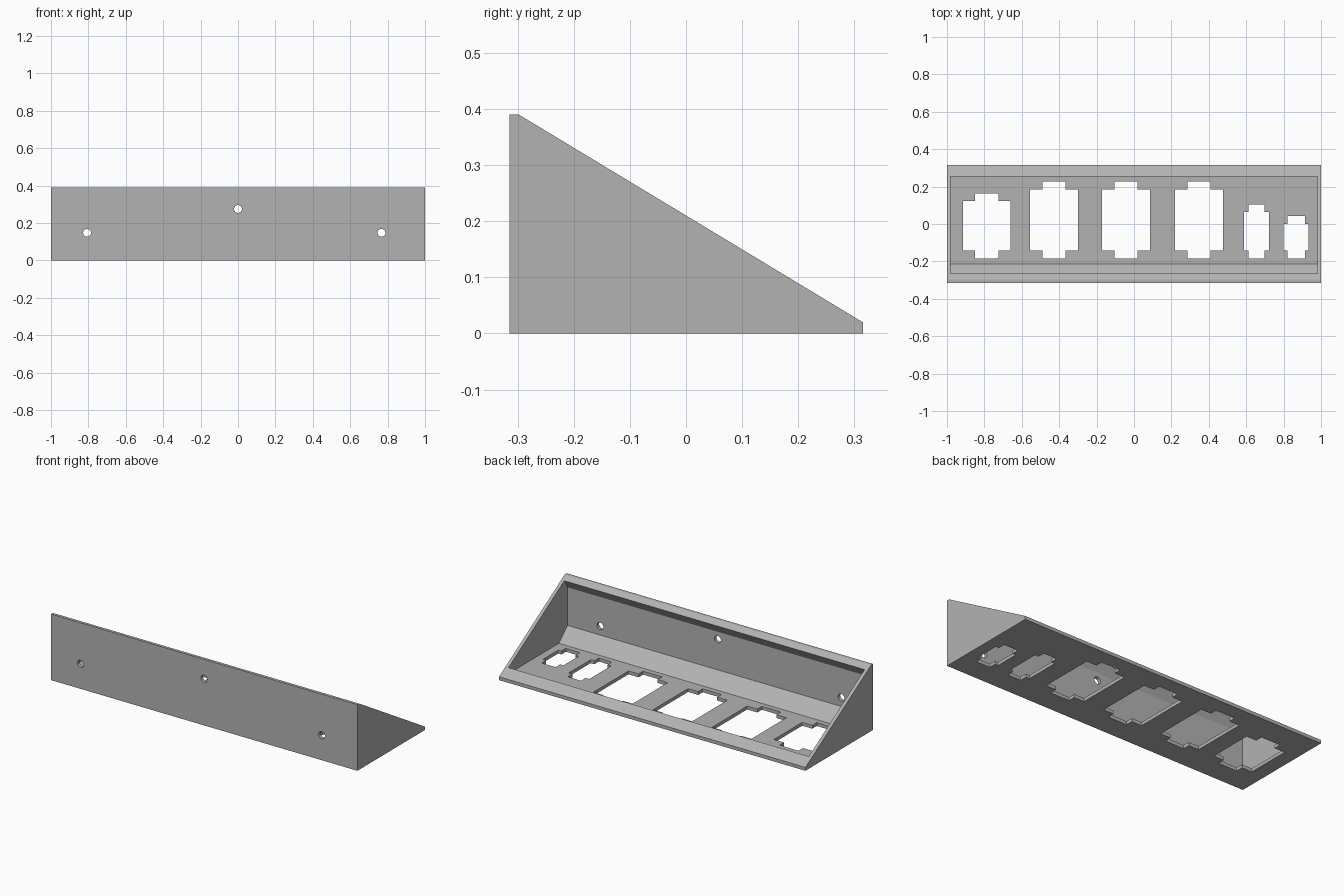
import bpy, bmesh
from mathutils import Matrix, Vector

if "Cube" in bpy.data.objects:
    bpy.data.objects.remove(bpy.data.objects["Cube"], do_unlink=True)

grey = bpy.data.materials.new("matte grey")
grey.use_nodes = True
GREY = (0.45, 0.45, 0.45, 1)
grey.diffuse_color = GREY
grey.node_tree.nodes["Principled BSDF"].inputs["Base Color"].default_value = GREY


def add_prism(bm, points, step):
    """Extrude a closed outline along a vector."""
    face = bm.faces.new([bm.verts.new(p) for p in points])
    new = bmesh.ops.extrude_face_region(bm, geom=[face])["geom"]
    verts = [v for v in new if isinstance(v, bmesh.types.BMVert)]
    bmesh.ops.translate(bm, verts=verts, vec=Vector(step))


def make_object(name, bm):
    bmesh.ops.recalc_face_normals(bm, faces=bm.faces)
    mesh = bpy.data.meshes.new(name)
    bm.to_mesh(mesh)
    bm.free()
    mesh.materials.append(grey)
    obj = bpy.data.objects.new(name, mesh)
    bpy.context.collection.objects.link(obj)
    return obj


def side_prism(name, profile, half_width):
    bm = bmesh.new()
    add_prism(bm, [(-half_width, y, z) for y, z in profile], (2 * half_width, 0, 0))
    return make_object(name, bm)


def cut(target, cutter):
    cutter.hide_render = True
    mod = target.modifiers.new(cutter.name, 'BOOLEAN')
    mod.operation = 'DIFFERENCE'
    mod.solver = 'EXACT'
    mod.object = cutter
    bpy.context.view_layer.objects.active = target
    bpy.ops.object.modifier_apply(modifier=mod.name)
    bpy.data.objects.remove(cutter, do_unlink=True)


# Wedge-shaped housing
housing = side_prism("wedge_housing", [
    (-0.315, 0), (0.315, 0), (0.315, 0.02), (-0.298, 0.39), (-0.315, 0.39)], 1.0)

# Open tray with a sloped inner corner and an overhanging top lip
cut(housing, side_prism("tray_cutter", [
    (-0.265, 0.37), (-0.295, 0.32), (-0.295, 0.095), (-0.215, 0.02),
    (0.255, 0.02), (0.255, 0.5), (-0.265, 0.5)], 0.98))

# Floor openings: centre x, body half width, tab half width, body back edge
bm = bmesh.new()
for x, w, t, back in [(-0.787, 0.128, 0.062, 0.122), (-0.428, 0.128, 0.062, 0.185),
                      (-0.042, 0.128, 0.062, 0.185), (0.347, 0.128, 0.062, 0.185),
                      (0.655, 0.067, 0.043, 0.063), (0.867, 0.067, 0.046, 0.0)]:
    front, tab = -0.142, 0.042
    right = [(t, front - tab), (t, front), (w, front), (w, back), (t, back), (t, back + tab)]
    outline = right + [(-px, py) for px, py in reversed(right)]
    add_prism(bm, [(x + px, py, -0.1) for px, py in outline], (0, 0, 0.15))
cut(housing, make_object("floor_opening_cutter", bm))

# Round mounting holes through the tall wall
bm = bmesh.new()
for x, z in [(-0.807, 0.148), (0, 0.275), (0.767, 0.148)]:
    bmesh.ops.create_cone(bm, cap_ends=True, segments=24, radius1=0.021, radius2=0.021, depth=0.1,
                          matrix=Matrix.Translation((x, -0.305, z)) @ Matrix.Rotation(1.5708, 4, 'X'))
cut(housing, make_object("mounting_hole_cutter", bm))
